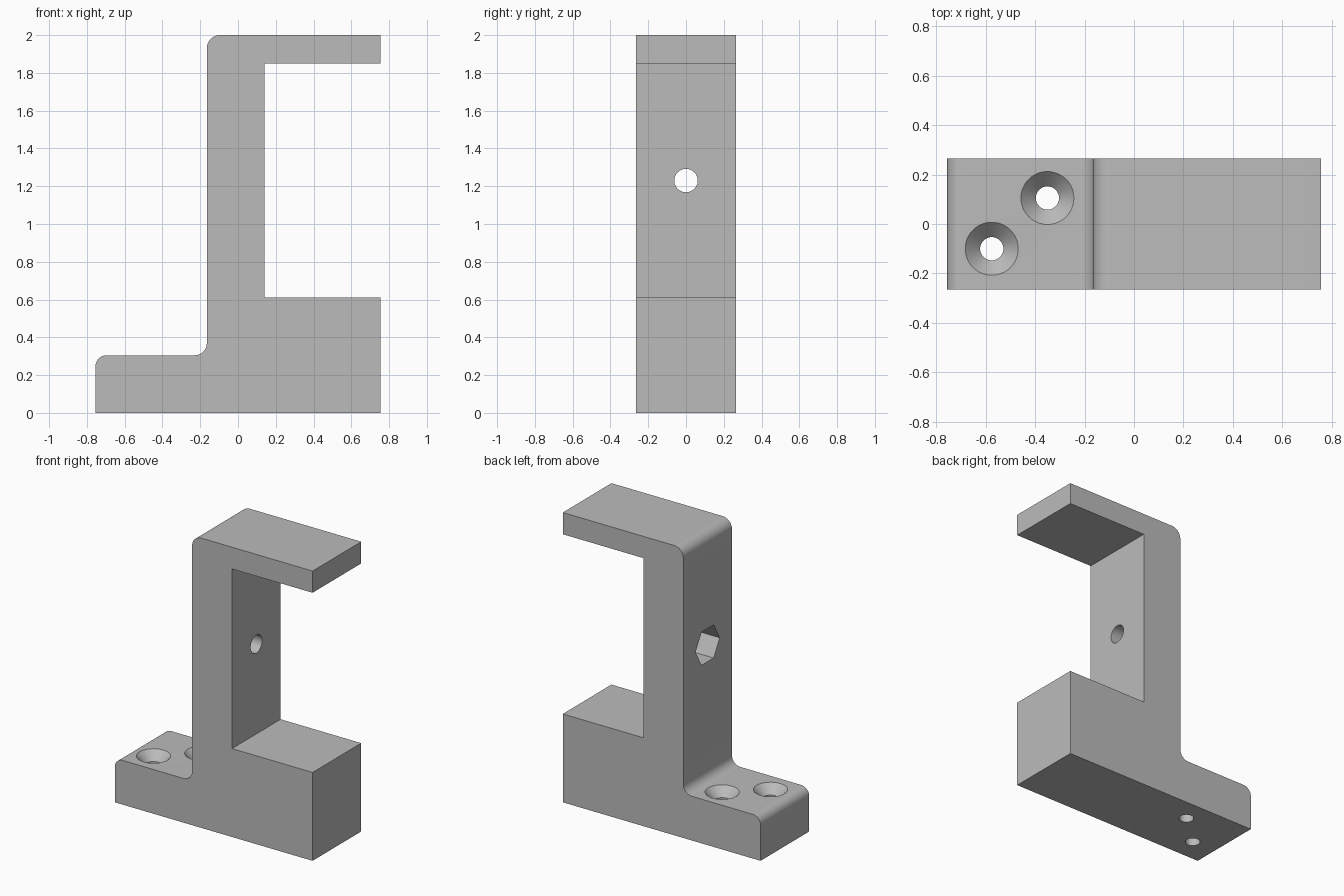
import bpy
import bmesh
from math import radians, cos, sin, tau
from mathutils import Vector

old = bpy.data.objects.get("Cube")
if old:
    bpy.data.objects.remove(old, do_unlink=True)

HALF_DEPTH = 0.265
FOOT_TOP = 0.305
WALL_BACK = -0.165
BORE_Z = 1.23

grey = bpy.data.materials.new("plain grey")
grey.use_nodes = True
grey.diffuse_color = (0.5, 0.5, 0.5, 1)
grey.node_tree.nodes["Principled BSDF"].inputs["Base Color"].default_value = (0.5, 0.5, 0.5, 1)


def make_object(name, bm):
    bmesh.ops.recalc_face_normals(bm, faces=bm.faces)
    mesh = bpy.data.meshes.new(name)
    bm.to_mesh(mesh)
    bm.free()
    mesh.materials.append(grey)
    obj = bpy.data.objects.new(name, mesh)
    bpy.context.collection.objects.link(obj)
    return obj


def rounded_corner(cx, cz, radius, start, end, steps=10):
    angles = [radians(start + (end - start) * i / steps) for i in range(steps + 1)]
    return [(cx + radius * cos(a), cz + radius * sin(a)) for a in angles]


def cutter(name, stations, sides, origin, axis):
    """Closed solid of rings, each given as (distance along axis, radius)."""
    bm = bmesh.new()
    rings = []
    for dist, radius in stations:
        ring = []
        for i in range(sides):
            u, v = radius * cos(tau * i / sides), radius * sin(tau * i / sides)
            offset = (dist, u, v) if axis == "X" else (u, v, dist)
            ring.append(bm.verts.new(Vector(origin) + Vector(offset)))
        rings.append(ring)
    for a, b in zip(rings, rings[1:]):
        for i in range(sides):
            j = (i + 1) % sides
            bm.faces.new((a[i], a[j], b[j], b[i]))
    bm.faces.new(rings[0])
    bm.faces.new(rings[-1])
    obj = make_object(name, bm)
    obj.hide_render = True
    return obj


# Bracket body: side profile with rounded corners, extruded through the depth
profile = [(-0.755, 0), (0.755, 0), (0.755, 0.61), (0.14, 0.61),
           (0.14, 1.85), (0.755, 1.85), (0.755, 2)]
profile += rounded_corner(WALL_BACK + 0.07, 1.93, 0.07, 90, 180)
profile += rounded_corner(WALL_BACK - 0.065, FOOT_TOP + 0.065, 0.065, 0, -90)
profile += rounded_corner(-0.695, FOOT_TOP - 0.06, 0.06, 90, 180)
bm = bmesh.new()
face = bm.faces.new([bm.verts.new((x, -HALF_DEPTH, z)) for x, z in profile])
side = bmesh.ops.extrude_face_region(bm, geom=[face])["geom"]
bmesh.ops.translate(bm, vec=(0, 2 * HALF_DEPTH, 0),
                    verts=[v for v in side if isinstance(v, bmesh.types.BMVert)])
bracket = make_object("bracket", bm)

# Bolt bore with hexagonal nut pocket, and two countersunk screw holes
wall_centre = (WALL_BACK, 0, BORE_Z)
cutters = [
    cutter("bolt_bore", [(-0.1, 0.062), (0.5, 0.062)], 48, wall_centre, "X"),
    cutter("nut_pocket", [(-0.1, 0.132), (0.16, 0.132)], 6, wall_centre, "X"),
]
for x, y in ((-0.575, -0.1), (-0.35, 0.105)):
    cutters.append(cutter("screw_hole",
                          [(-0.4, 0.047), (-0.06, 0.047), (0.01, 0.117)],
                          48, (x, y, FOOT_TOP), "Z"))

bpy.ops.object.select_all(action="DESELECT")
bpy.context.view_layer.objects.active = bracket
bracket.select_set(True)
for tool in cutters:
    mod = bracket.modifiers.new(tool.name, "BOOLEAN")
    mod.operation = "DIFFERENCE"
    mod.solver = "EXACT"
    mod.object = tool
    bpy.ops.object.modifier_apply(modifier=mod.name)
    bpy.data.objects.remove(tool, do_unlink=True)

bpy.ops.object.shade_smooth_by_angle(angle=radians(30))
